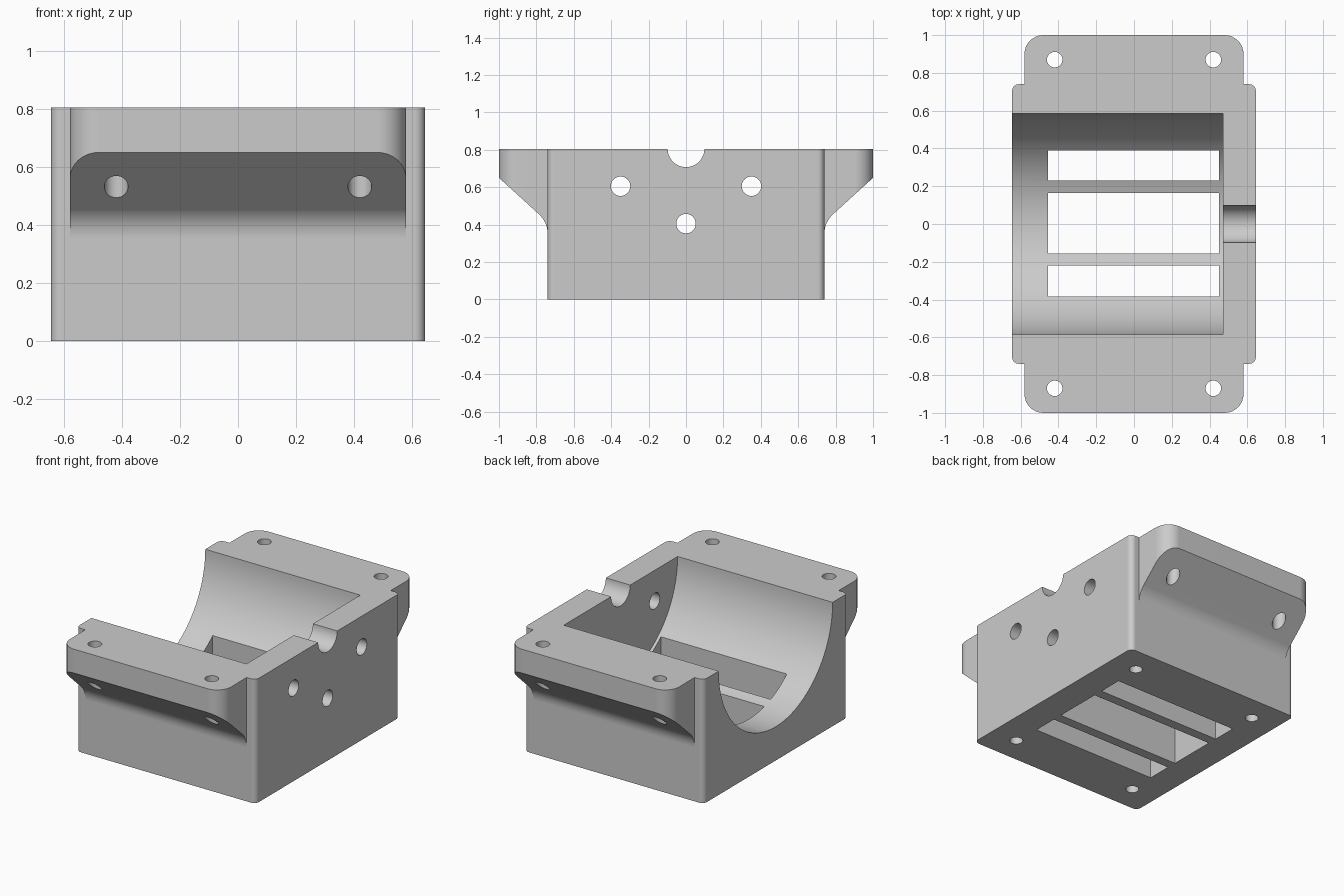
import bpy, bmesh, math
from mathutils import Vector

cube = bpy.data.objects.get("Cube")
if cube:
    bpy.data.objects.remove(cube, do_unlink=True)

grey = bpy.data.materials.new("light grey")
grey.use_nodes = True
colour = (0.6, 0.6, 0.6, 1)
grey.diffuse_color = colour
grey.node_tree.nodes["Principled BSDF"].inputs["Base Color"].default_value = colour

TOP = 0.805


def prism(name, outline, axis, lo, hi):
    """Extrude a 2D outline along axis x (outline is y,z) or z (outline is x,y)."""
    bm = bmesh.new()
    place = (lambda p: (lo, p[0], p[1])) if axis == "x" else (lambda p: (p[0], p[1], lo))
    face = bm.faces.new([bm.verts.new(place(p)) for p in outline])
    new = bmesh.ops.extrude_face_region(bm, geom=[face])["geom"]
    step = Vector((hi - lo, 0, 0)) if axis == "x" else Vector((0, 0, hi - lo))
    bmesh.ops.translate(bm, vec=step, verts=[g for g in new if isinstance(g, bmesh.types.BMVert)])
    bmesh.ops.recalc_face_normals(bm, faces=bm.faces)
    mesh = bpy.data.meshes.new(name)
    bm.to_mesh(mesh)
    bm.free()
    mesh.materials.append(grey)
    obj = bpy.data.objects.new(name, mesh)
    bpy.context.collection.objects.link(obj)
    return obj


def circle(u, v, r, n=32):
    return [(u + r * math.cos(math.tau * i / n), v + r * math.sin(math.tau * i / n))
            for i in range(n)]


def rect(u0, u1, v0, v1):
    return [(u0, v0), (u1, v0), (u1, v1), (u0, v1)]


def rounded_rect(hx, hy, r, n=8):
    pts = []
    for k, (sx, sy) in enumerate([(1, 1), (-1, 1), (-1, -1), (1, -1)]):
        for i in range(n + 1):
            a = math.pi / 2 * (k + i / n)
            pts.append((sx * (hx - r) + r * math.cos(a), sy * (hy - r) + r * math.sin(a)))
    return pts


def apply(obj, mod):
    bpy.context.view_layer.objects.active = obj
    bpy.ops.object.modifier_apply(modifier=mod.name)


def combine(target, tool, operation="DIFFERENCE"):
    mod = target.modifiers.new("combine", "BOOLEAN")
    mod.object, mod.operation, mod.solver = tool, operation, "EXACT"
    apply(target, mod)
    bpy.data.objects.remove(tool, do_unlink=True)


# Main block
body = prism("motor_cradle", rounded_rect(0.645, 0.74, 0.035), "z", 0, TOP)

# Mounting flanges: sloped underside with a fillet into the block
start, corner, end = Vector((0.74, 0.35)), Vector((0.74, 0.41)), Vector((0.783, 0.452))
half = []
for i in range(9):
    t = i / 8
    half.append(tuple(start * (1 - t) ** 2 + corner * 2 * t * (1 - t) + end * t * t))
half += [(1, 0.65), (1, TOP)]
flanges = prism("flanges", half + [(-y, z) for y, z in reversed(half)], "x", -0.7, 0.7)
plan = prism("flange_plan", rounded_rect(0.58, 1.0, 0.1), "z", 0.2, 1)
combine(flanges, plan, "INTERSECT")
combine(body, flanges, "UNION")

# Half-round bore, open at one end
combine(body, prism("bore", circle(0, TOP, 0.585, 128), "x", -0.8, 0.47))

# Floor slots
for y0, y1 in [(-0.385, -0.22), (-0.155, 0.165), (0.23, 0.39)]:
    combine(body, prism("slot", rect(-0.455, 0.45, y0, y1), "z", -0.1, 0.6))

# Shaft notch and screw holes in the end wall
combine(body, prism("notch", circle(0, TOP, 0.098, 48), "x", 0.4, 0.8))
for y, z in [(-0.35, 0.605), (0.35, 0.605), (0, 0.405)]:
    combine(body, prism("wall_hole", circle(y, z, 0.052), "x", 0.4, 0.8))

# Flange holes and blind holes in the underside
for sx in (-1, 1):
    for sy in (-1, 1):
        combine(body, prism("flange_hole", circle(sx * 0.42, sy * 0.87, 0.041), "z", 0.2, 1))
        combine(body, prism("base_hole", circle(sx * 0.46, sy * 0.565, 0.04), "z", -0.1, 0.3))

# Smooth curves, crisp edges, flat planes
bpy.ops.object.select_all(action="DESELECT")
body.select_set(True)
bpy.context.view_layer.objects.active = body
bpy.ops.object.shade_smooth_by_angle(angle=math.radians(30))
normals = body.modifiers.new("flat_planes", "WEIGHTED_NORMAL")
normals.keep_sharp = True
